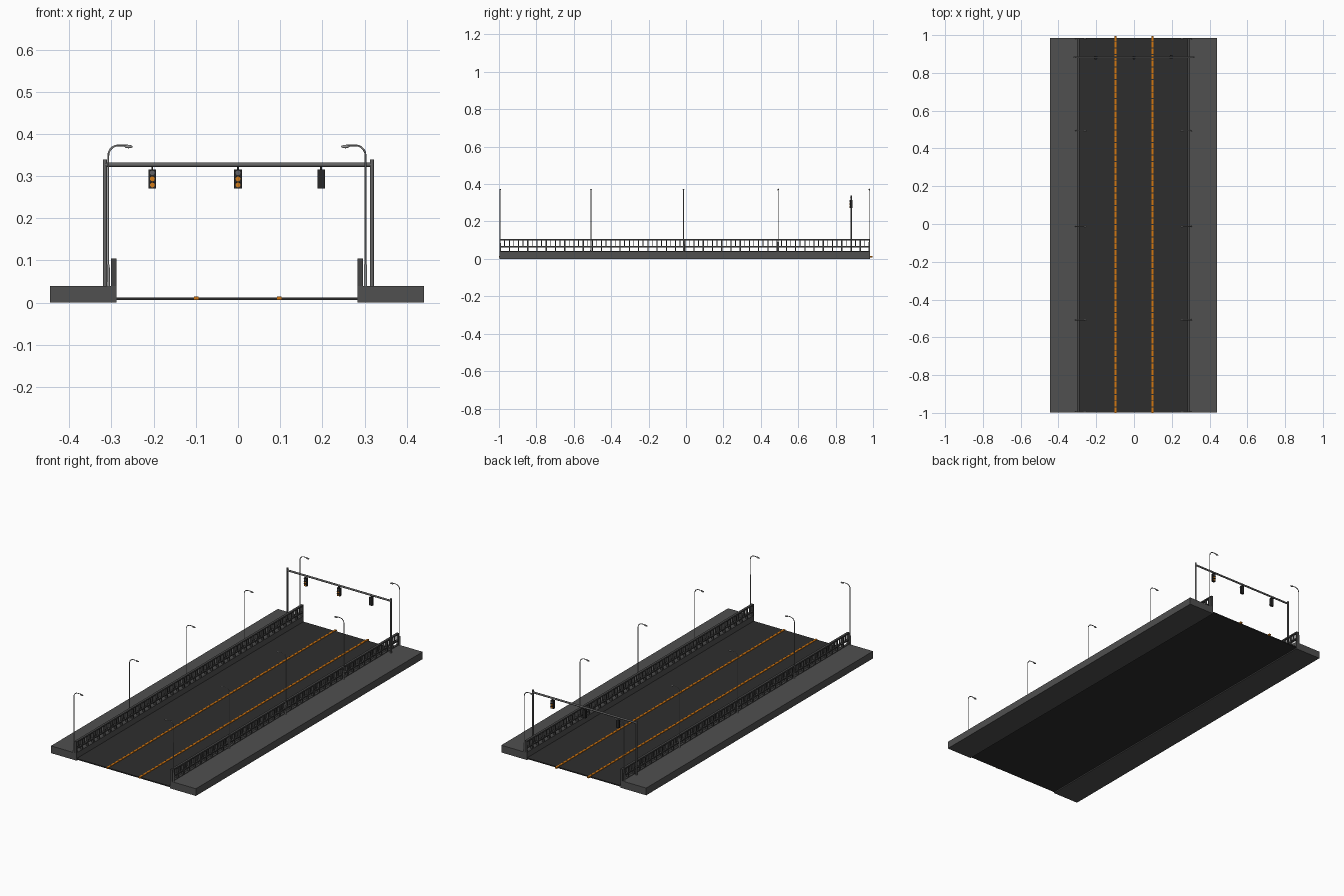
import bpy, bmesh, math
from mathutils import Vector, Matrix

cube = bpy.data.objects.get("Cube")
if cube:
    bpy.data.objects.remove(cube, do_unlink=True)


def material(name, rgb):
    m = bpy.data.materials.new(name)
    m.use_nodes = True
    m.diffuse_color = (*rgb, 1)
    m.node_tree.nodes["Principled BSDF"].inputs["Base Color"].default_value = (*rgb, 1)
    return m


PAVING = material("paving grey", (0.08, 0.08, 0.08))
ASPHALT = material("asphalt", (0.027, 0.027, 0.027))
PAINT = material("lane orange", (0.65, 0.18, 0.005))
RAIL = material("railing grey", (0.06, 0.06, 0.06))
STEEL = material("gantry steel", (0.13, 0.13, 0.13))
LAMP = material("lamp silver", (0.3, 0.3, 0.3))
HOUSING = material("signal black", (0.02, 0.02, 0.02))
AMBER = material("signal amber", (0.65, 0.2, 0.01))
DULL = material("signal unlit", (0.12, 0.12, 0.13))

CX = -0.0025           # centre line of the road
Y0, Y1 = -0.997, 0.984  # ends of the slabs
KERB, EDGE, DECK = 0.286, 0.443, 0.04


def box(bm, lo, hi, mat=0):
    """Axis-aligned box between two corners."""
    lo, hi = Vector(lo), Vector(hi)
    m = Matrix.Translation((lo + hi) / 2) @ Matrix.Diagonal((*(hi - lo), 1))
    for v in bmesh.ops.create_cube(bm, size=1, matrix=m)["verts"]:
        for f in v.link_faces:
            f.material_index = mat


def finish(name, bm, *mats):
    bmesh.ops.recalc_face_normals(bm, faces=bm.faces)
    mesh = bpy.data.meshes.new(name)
    bm.to_mesh(mesh)
    bm.free()
    for m in mats:
        mesh.materials.append(m)
    ob = bpy.data.objects.new(name, mesh)
    bpy.context.collection.objects.link(ob)
    return ob


def span(side, a, b):
    """Ordered x range for two distances from the centre line."""
    return sorted((CX + side * a, CX + side * b))


# Road slab
bm = bmesh.new()
box(bm, (CX - KERB, Y0, 0.006), (CX + KERB, Y1, 0.012))
finish("road", bm, ASPHALT)

# Lane lines, made of many short dashes
DASHES = 60
step = 2 / DASHES
for name, x in (("right_lane_line", -0.099), ("left_lane_line", 0.098)):
    bm = bmesh.new()
    for i in range(DASHES):
        y = -1 + i * step
        box(bm, (x - 0.0055, y, 0.007), (x + 0.0055, y + step * 0.88, 0.0145))
    finish(name, bm, PAINT)

for side, label in ((-1, "right"), (1, "left")):
    # Raised pavement
    xa, xb = span(side, KERB, EDGE)
    bm = bmesh.new()
    box(bm, (xa, Y0, 0), (xb, Y1, DECK))
    finish(label + "_pavement", bm, PAVING)

    # Railing: three rails, full posts and slim upper balusters
    bm = bmesh.new()
    xa, xb = span(side, KERB, KERB + 0.013)
    box(bm, (xa, Y0, 0.098), (xb, Y1, 0.105))
    box(bm, (xa, Y0, 0.062), (xb, Y1, 0.068))
    box(bm, (xa, Y0, DECK), (xb, Y1, 0.043))
    count = 40
    gap = (Y1 - Y0 - 0.006) / count
    for i in range(count + 1):
        y = Y0 + i * gap
        box(bm, (xa, y, DECK), (xb, y + 0.006, 0.1))
        if i < count:
            y += gap / 2
            box(bm, (xa + 0.003, y, 0.066), (xb - 0.003, y + 0.004, 0.1))
    finish(label + "_railing", bm, RAIL)


# Street lamps: bent tube plus a flattened head
def street_lamp(name, side, y):
    top, reach, bend = 0.373, 0.305, 0.024
    path = [(reach, DECK), (reach, top - bend)]
    for k in range(1, 6):
        a = math.radians(18 * k)
        path.append((reach - bend * (1 - math.cos(a)), top - bend + bend * math.sin(a)))
    path.append((0.258, top))
    curve = bpy.data.curves.new(name, "CURVE")
    curve.dimensions = "3D"
    curve.bevel_depth = 0.0022
    curve.bevel_resolution = 1
    curve.use_fill_caps = True
    line = curve.splines.new("POLY")
    line.points.add(len(path) - 1)
    for p, (r, z) in zip(line.points, path):
        p.co = (CX + side * r, y, z, 1)
    curve.materials.append(LAMP)
    pole = bpy.data.objects.new(name + "_pole", curve)
    bpy.context.collection.objects.link(pole)

    bm = bmesh.new()
    m = Matrix.Translation((CX + side * 0.257, y, 0.37)) @ Matrix.Diagonal((0.01, 0.0045, 0.004, 1))
    bmesh.ops.create_uvsphere(bm, u_segments=12, v_segments=6, radius=1, matrix=m)
    # wider sleeve at the foot of the pole
    m = Matrix.Translation((CX + side * reach, y, DECK + 0.025))
    bmesh.ops.create_cone(bm, cap_ends=True, segments=10, radius1=0.004,
                          radius2=0.0035, depth=0.05, matrix=m)
    for f in bm.faces:
        f.smooth = len(f.verts) <= 4
    finish(name + "_head_and_foot", bm, LAMP)


for i, y in enumerate((-0.994, -0.508, -0.013, 0.493, 0.98)):
    street_lamp(f"right_lamp_{i + 1}", -1, y)
    street_lamp(f"left_lamp_{i + 1}", 1, y)

# Gantry across the road
GY = 0.883
bm = bmesh.new()
for side in (-1, 1):
    x = 0.001 + side * 0.3165
    m = Matrix.Translation((x, GY, (DECK + 0.34) / 2))
    bmesh.ops.create_cone(bm, cap_ends=True, segments=12, radius1=0.0048,
                          radius2=0.0048, depth=0.34 - DECK, matrix=m)
m = Matrix.Translation((0.001, GY, 0.327)) @ Matrix.Rotation(math.pi / 2, 4, "Y")
bmesh.ops.create_cone(bm, cap_ends=True, segments=12, radius1=0.005,
                      radius2=0.005, depth=0.633, matrix=m)
for f in bm.faces:
    f.smooth = len(f.verts) == 4
finish("gantry", bm, STEEL)


# Traffic signals: housing, hanger, lenses and hoods
def signal(name, x, facing):
    bm = bmesh.new()
    box(bm, (x - 0.009, GY - 0.006, 0.271), (x + 0.009, GY + 0.006, 0.316))
    box(bm, (x - 0.002, GY - 0.002, 0.315), (x + 0.002, GY + 0.002, 0.324))
    for z, mat in ((0.308, 1), (0.2935, 2), (0.279, 2)):
        m = Matrix.Translation((x, GY + facing * 0.0065, z)) @ Matrix.Rotation(math.pi / 2, 4, "X")
        made = bmesh.ops.create_cone(bm, cap_ends=True, segments=12, radius1=0.0058,
                                     radius2=0.0058, depth=0.003, matrix=m)
        for v in made["verts"]:
            for f in v.link_faces:
                f.material_index = mat
        ya, yb = sorted((GY + facing * 0.006, GY + facing * 0.013))
        box(bm, (x - 0.006, ya, z + 0.0055), (x + 0.006, yb, z + 0.0066))
    finish(name, bm, HOUSING, DULL, AMBER)


signal("right_signal", -0.203, -1)
signal("middle_signal", 0.0, -1)
signal("left_signal", 0.197, 1)
